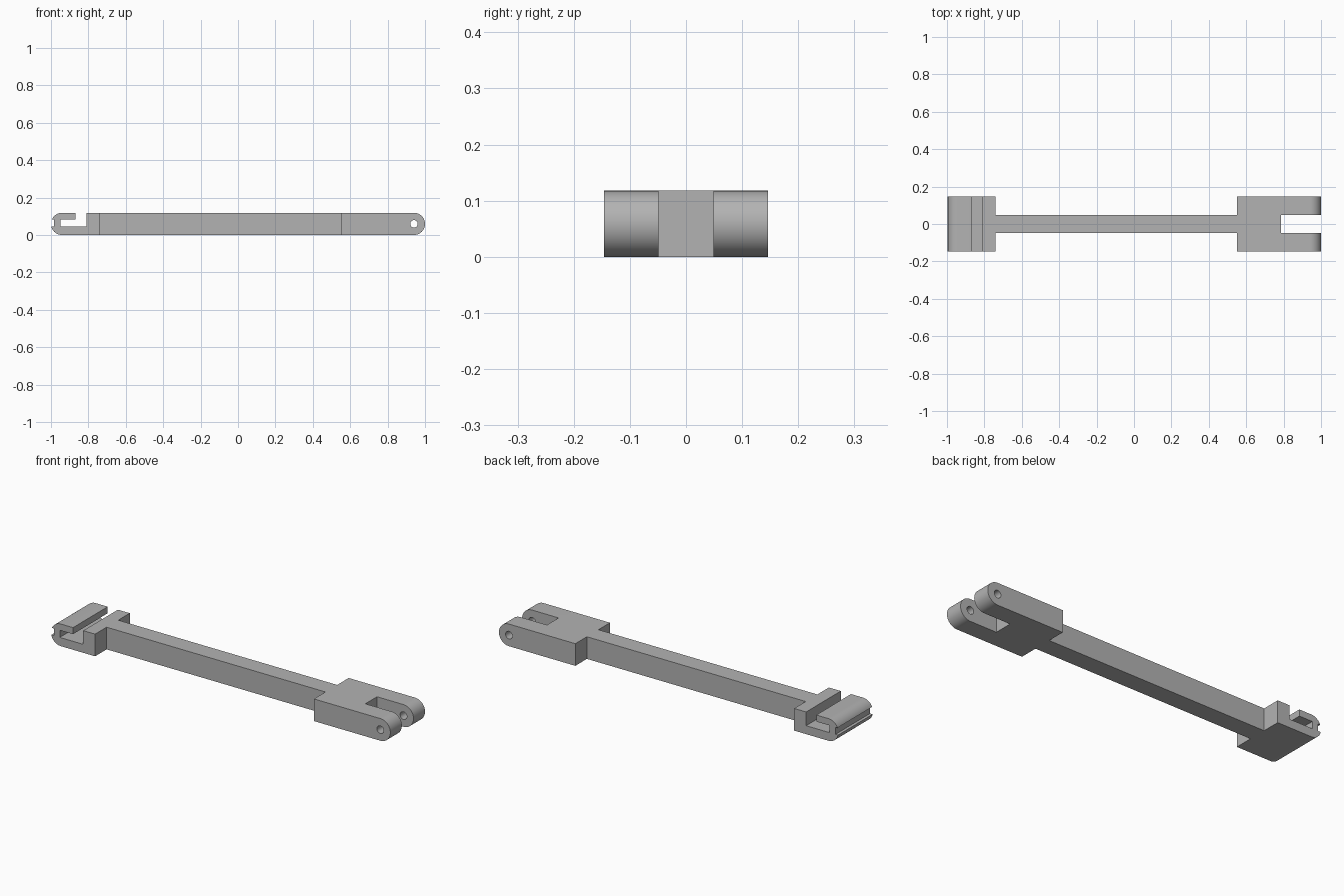
import bpy, bmesh
from math import cos, sin, pi, radians, asin

if "Cube" in bpy.data.objects:
    bpy.data.objects.remove(bpy.data.objects["Cube"], do_unlink=True)

HEIGHT = 0.118
R = HEIGHT / 2          # radius of the rounded ends
HALF_WIDE = 0.146       # half width of both end pieces
HALF_THIN = 0.049       # half width of the shaft and the fork slot
HOOK_X, FORK_X = -0.74, 0.55
SLOT_LOW, SLOT_HIGH = 0.045, 0.083
PIN_X = 1 - R

grey = bpy.data.materials.new("plain grey")
grey.use_nodes = True
colour = (0.45, 0.45, 0.45, 1)
grey.diffuse_color = colour
grey.node_tree.nodes["Principled BSDF"].inputs["Base Color"].default_value = colour


def arc(cx, cz, r, start, end, steps):
    angles = [start + (end - start) * i / steps for i in range(steps + 1)]
    return [(cx + r * cos(a), cz + r * sin(a)) for a in angles]


def prism(name, profile, half_width, capped=True):
    """Extrude an x-z profile symmetrically along y."""
    bm = bmesh.new()
    face = bm.faces.new([bm.verts.new((x, -half_width, z)) for x, z in profile])
    side = bmesh.ops.extrude_face_region(bm, geom=[face], use_keep_orig=True)["geom"]
    moved = [v for v in side if isinstance(v, bmesh.types.BMVert)]
    bmesh.ops.translate(bm, vec=(0, 2 * half_width, 0), verts=moved)
    bmesh.ops.recalc_face_normals(bm, faces=bm.faces)
    if not capped:      # open the ends that meet the neighbouring parts
        ends = [f for f in bm.faces if abs(f.normal.x) > 0.9]
        bmesh.ops.delete(bm, geom=ends, context="FACES")
    mesh = bpy.data.meshes.new(name)
    bm.to_mesh(mesh)
    bm.free()
    mesh.materials.append(grey)
    obj = bpy.data.objects.new(name, mesh)
    bpy.context.collection.objects.link(obj)
    return obj


def box(x0, x1, z0, z1):
    return [(x0, z0), (x1, z0), (x1, z1), (x0, z1)]


def cut(obj, cutter):
    cutter.hide_render = True
    mod = obj.modifiers.new("cut", "BOOLEAN")
    mod.operation, mod.solver, mod.object = "DIFFERENCE", "EXACT", cutter
    graph = bpy.context.evaluated_depsgraph_get()
    mesh = bpy.data.meshes.new_from_object(obj.evaluated_get(graph))
    obj.modifiers.clear()
    obj.data = mesh
    bpy.data.objects.remove(cutter, do_unlink=True)


# Hook end: rounded nose with an outer groove, an inner slot and an open top
nose_x = -1 + R
lower = pi + asin((R - SLOT_LOW) / R)
upper = pi - asin((SLOT_HIGH - R) / R)
hook_profile = (
    [(HOOK_X, 0), (HOOK_X, HEIGHT), (-0.81, HEIGHT), (-0.81, SLOT_LOW),
     (-0.948, SLOT_LOW), (-0.948, SLOT_HIGH), (-0.87, SLOT_HIGH), (-0.87, HEIGHT)]
    + arc(nose_x, R, R, pi / 2, upper, 12)
    + [(-0.983, SLOT_HIGH), (-0.983, SLOT_LOW)]
    + arc(nose_x, R, R, lower, 1.5 * pi, 12)
)
hook = prism("hook_end", hook_profile, HALF_WIDE)

# Shaft joining the two ends
shaft = prism("shaft", box(HOOK_X, FORK_X, 0, HEIGHT), HALF_THIN, capped=False)

# Fork end: rounded block, slotted into two prongs and drilled for a pin
fork_profile = [(FORK_X, HEIGHT), (FORK_X, 0)] + arc(PIN_X, R, R, -pi / 2, pi / 2, 32)
fork = prism("fork_end", fork_profile, HALF_WIDE)
cut(fork, prism("slot_cutter", box(0.785, 1.1, -0.1, 0.3), HALF_THIN))
cut(fork, prism("pin_cutter", arc(PIN_X, R, 0.02, 0, 2 * pi, 32)[:-1], 0.3))

# Smooth the rounded surfaces, keep the corners sharp
for part in (hook, shaft, fork):
    part.data.polygons.foreach_set("use_smooth", [True] * len(part.data.polygons))
    part.data.set_sharp_from_angle(angle=radians(30))
